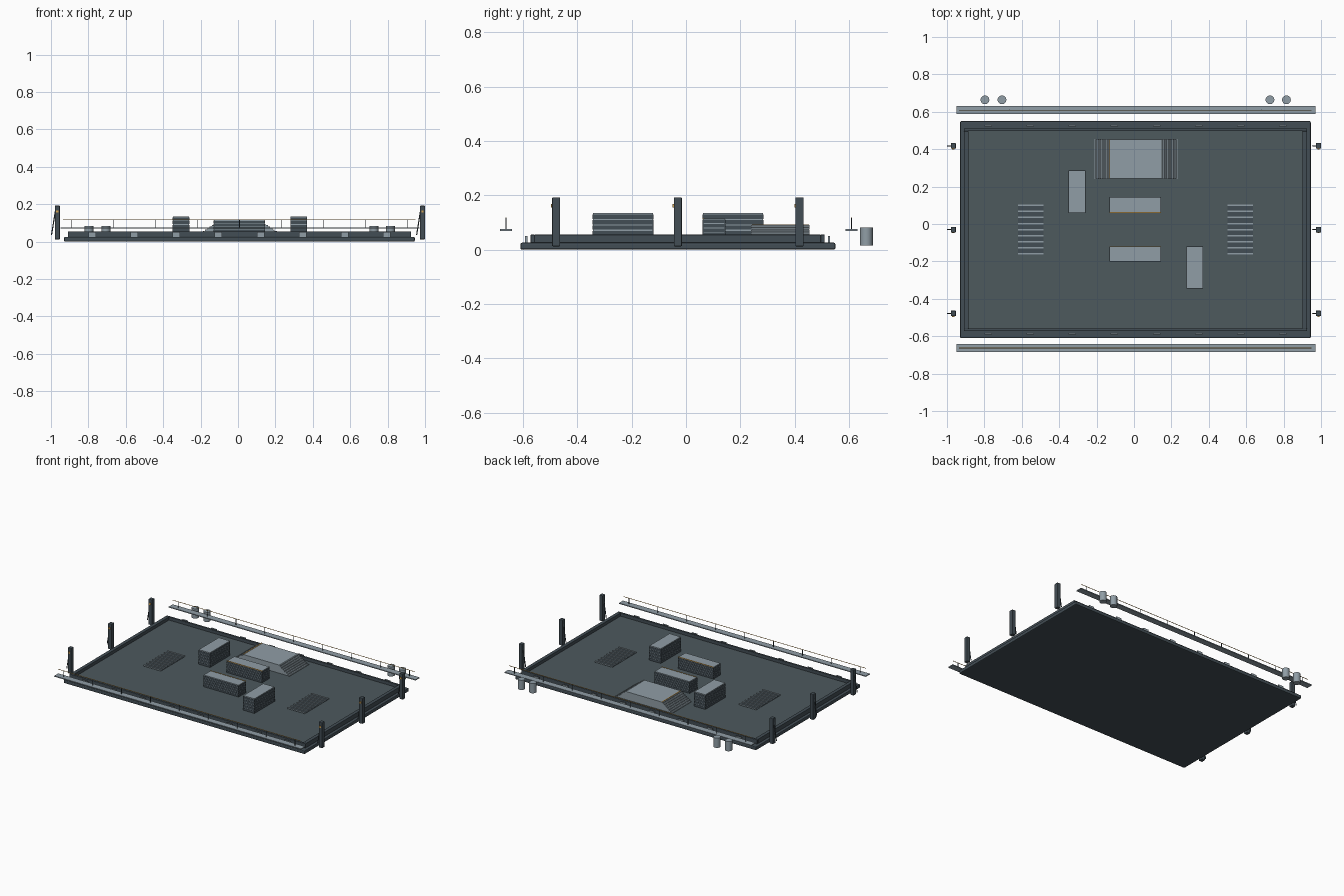
import bpy, bmesh, math
from mathutils import Matrix, Vector

if "Cube" in bpy.data.objects:
    bpy.data.objects.remove(bpy.data.objects["Cube"])


def material(name, rgb):
    m = bpy.data.materials.new(name)
    m.diffuse_color = (*rgb, 1)
    m.use_nodes = True
    m.node_tree.nodes["Principled BSDF"].inputs["Base Color"].default_value = m.diffuse_color
    return m


DARK = material("dark_steel", (0.055, 0.075, 0.09))
FLOOR = material("floor_grey", (0.075, 0.10, 0.11))
LIGHT = material("light_steel", (0.28, 0.34, 0.38))
AMBER = material("amber", (0.65, 0.36, 0.08))


def finish(name, bm, mat, bevel=0):
    mesh = bpy.data.meshes.new(name)
    bmesh.ops.recalc_face_normals(bm, faces=bm.faces)
    bm.to_mesh(mesh)
    bm.free()
    ob = bpy.data.objects.new(name, mesh)
    bpy.context.collection.objects.link(ob)
    mesh.materials.append(mat)
    if bevel:
        mod = ob.modifiers.new("bevel", 'BEVEL')
        mod.width, mod.segments = bevel, 2
    return ob


def add_box(bm, x0, x1, y0, y1, z0, z1):
    size = Matrix.Diagonal((x1 - x0, y1 - y0, z1 - z0, 1))
    centre = Matrix.Translation(((x0 + x1) / 2, (y0 + y1) / 2, (z0 + z1) / 2))
    bmesh.ops.create_cube(bm, size=1, matrix=centre @ size)


def boxes(name, mat, items, bevel=0):
    bm = bmesh.new()
    for b in items:
        add_box(bm, *b)
    return finish(name, bm, mat, bevel)


def rod(bm, a, b, r, sides=6):
    a, b = Vector(a), Vector(b)
    d = b - a
    m = Matrix.Translation((a + b) / 2) @ d.to_track_quat('Z', 'Y').to_matrix().to_4x4()
    bmesh.ops.create_cone(bm, cap_ends=True, segments=sides, radius1=r, radius2=r,
                          depth=d.length, matrix=m)


# Base slab, recessed floor and the low wall around it
boxes("base_slab", DARK, [(-0.93, 0.945, -0.61, 0.55, 0, 0.025)], 0.006)
boxes("arena_floor", FLOOR, [(-0.89, 0.91, -0.56, 0.508, 0.02, 0.033)])
boxes("perimeter_wall", DARK, [
    (-0.91, 0.925, -0.572, -0.558, 0.024, 0.055),
    (-0.91, 0.925, 0.496, 0.51, 0.024, 0.055),
    (-0.91, -0.885, -0.558, 0.496, 0.024, 0.055),
    (0.90, 0.925, -0.558, 0.496, 0.024, 0.055)], 0.002)
spots = [0.008 + 0.225 * (i - 3.5) for i in range(8)]
boxes("wall_light_strips", LIGHT, [(x - 0.02, x + 0.02, y - 0.004, y + 0.004, 0.025, 0.05)
                                   for x in spots for y in (-0.588, 0.526)])

# Cover crates with dark horizontal slats
crates = {
    "tall_crate_left": (-0.35, -0.26, 0.06, 0.285, 0.135),
    "tall_crate_right": (0.28, 0.37, -0.345, -0.12, 0.135),
    "low_crate_back": (-0.13, 0.145, 0.06, 0.145, 0.115),
    "low_crate_front": (-0.13, 0.145, -0.2, -0.12, 0.115)}
for name, (x0, x1, y0, y1, top) in crates.items():
    boxes(name, LIGHT, [(x0 + 0.002, x1 - 0.002, y0 + 0.002, y1 - 0.002, 0.03, top)])
    step = (top - 0.035) / 5
    boxes(name + "_slats", DARK, [(x0, x1, y0, y1, 0.033 + i * step, 0.033 + (i + 0.8) * step)
                                  for i in range(5)])
boxes("crate_edge_trim", AMBER, [(-0.13, 0.145, y - 0.002, y + 0.002, 0.113, 0.117)
                                 for y in (0.062, -0.122)])

# Raised platform with a ramp on each end
bm = bmesh.new()
profile = [(-0.215, 0.03), (0.235, 0.03), (0.15, 0.09), (-0.13, 0.09)]
face = bm.faces.new([bm.verts.new((x, 0.243, z)) for x, z in profile])
ext = bmesh.ops.extrude_face_region(bm, geom=[face])
bmesh.ops.translate(bm, vec=(0, 0.21, 0),
                    verts=[v for v in ext["geom"] if isinstance(v, bmesh.types.BMVert)])
finish("ramp_platform", bm, LIGHT)
treads = []
for i in range(7):
    t = (i + 0.5) / 7
    z = 0.03 + 0.06 * t
    for x in (-0.215 + 0.085 * t, 0.235 - 0.085 * t):
        treads.append((x - 0.003, x + 0.003, 0.24, 0.455, z - 0.004, z + 0.004))
boxes("ramp_treads", LIGHT, treads)
boxes("platform_edge_trim", AMBER, [(-0.132, -0.127, 0.243, 0.453, 0.088, 0.092)])

# Floor grilles
for name, x0, x1 in (("grille_left", -0.62, -0.485), ("grille_right", 0.50, 0.635)):
    boxes(name, LIGHT, [(x0, x1, 0.10 - i * 0.0325 - 0.004, 0.10 - i * 0.0325 + 0.004, 0.032, 0.041)
                        for i in range(9)])
    boxes(name + "_bed", DARK, [(x0, x1, -0.165, 0.105, 0.03, 0.035)])

# Walkways with handrails on the front and back
for name, y in (("front", -0.663), ("back", 0.609)):
    boxes(name + "_walkway", LIGHT, [(-0.95, 0.97, y - 0.022, y + 0.022, 0.069, 0.075)])
    bm = bmesh.new()
    for i in range(9):
        x = 0.008 + 0.225 * (i - 4)
        rod(bm, (x, y, 0.073), (x, y, 0.117), 0.002)
    finish(name + "_rail_posts", bm, DARK)
    bm = bmesh.new()
    rod(bm, (-0.935, y, 0.117), (0.95, y, 0.117), 0.002)
    finish(name + "_handrail", bm, AMBER)

# Pylons with a slanted brace and a lamp
for side, x in (("left", -0.966), ("right", 0.986)):
    for i, y in enumerate((-0.478, -0.03, 0.418)):
        tag = f"{side}_pylon_{i + 1}"
        boxes(tag, DARK, [(x - 0.0135, x + 0.0135, y - 0.015, y + 0.015, 0.012, 0.192)], 0.003)
        boxes(tag + "_lamp", AMBER, [(x - 0.006, x + 0.006, y - 0.019, y - 0.014, 0.155, 0.167)])
        bm = bmesh.new()
        rod(bm, (x - 0.031, y, 0.035), (x - 0.011, y, 0.16), 0.003)
        finish(tag + "_brace", bm, DARK)

# Barrels behind the back walkway
for i, x in enumerate((-0.797, -0.706, 0.727, 0.815)):
    bm = bmesh.new()
    rod(bm, (x, 0.664, 0.014), (x, 0.664, 0.082), 0.0235, 20)
    ob = finish(f"barrel_{i + 1}", bm, LIGHT)
    bpy.context.view_layer.objects.active = ob
    bpy.ops.object.select_all(action='DESELECT')
    ob.select_set(True)
    bpy.ops.object.shade_smooth_by_angle(angle=math.radians(40))
